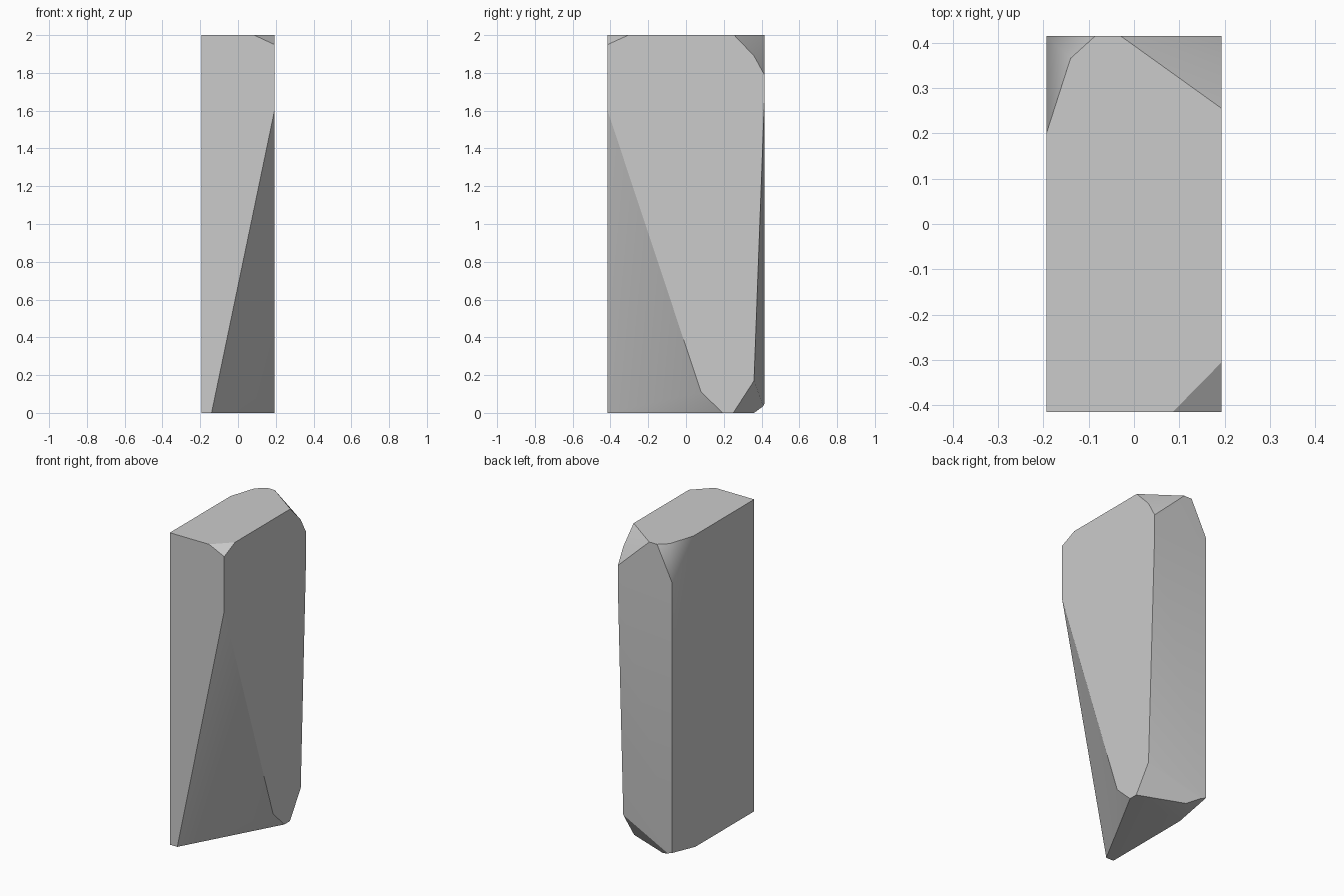
import bpy
import bmesh
from mathutils import Vector

cube = bpy.data.objects.get("Cube")
if cube:
    bpy.data.objects.remove(cube, do_unlink=True)

# Half width, half depth and height of the uncut slab
W, D, H = 0.193, 0.415, 2.0
CENTRE = Vector((0, 0, H / 2))


def make_material(name, colour):
    mat = bpy.data.materials.new(name)
    mat.use_nodes = True
    mat.diffuse_color = colour
    mat.node_tree.nodes["Principled BSDF"].inputs["Base Color"].default_value = colour
    return mat


def chip(bm, a, b, c):
    """Slice off everything beyond the plane through three points and cap it."""
    a, b, c = Vector(a), Vector(b), Vector(c)
    normal = (b - a).cross(c - a).normalized()
    if normal.dot(CENTRE - a) > 0:
        normal.negate()
    bmesh.ops.bisect_plane(bm, geom=bm.verts[:] + bm.edges[:] + bm.faces[:],
                           dist=0.0005, plane_co=a, plane_no=normal,
                           clear_outer=True)
    open_edges = [e for e in bm.edges if e.is_boundary]
    if open_edges:
        bmesh.ops.holes_fill(bm, edges=open_edges, sides=0)


bm = bmesh.new()
bmesh.ops.create_cube(bm, size=1)
bmesh.ops.scale(bm, verts=bm.verts, vec=(2 * W, 2 * D, H))
bmesh.ops.translate(bm, verts=bm.verts, vec=CENTRE)

# Long slanted break on the front left edge, with a shallow lower facet
front_foot = (-0.14, -D, 0)
slant_knee = (W, 0.08, 0.11)
chip(bm, (W, -D, 1.6), front_foot, slant_knee)
chip(bm, front_foot, slant_knee, (W, 0.195, 0))

# Small chip at the top front corner
chip(bm, (0.085, -D, H), (W, -0.305, H), (W, -D, 1.95))

# Two-facet chip at the top back left corner
top_back = (-0.03, D, H)
side_knee = (W, 0.36, 1.89)
chip(bm, top_back, (W, 0.255, H), side_knee)
chip(bm, top_back, side_knee, (W, D, 1.79))

# Two-facet chip at the top back right corner
top_knee = (-0.14, 0.365, H)
edge_tip = (-W, D, 1.78)
chip(bm, (-W, 0.2, H), top_knee, edge_tip)
chip(bm, top_knee, (-0.085, D, H), edge_tip)

# Long shallow taper down the back, then chips along the bottom back edge
low_knee = (W, 0.36, 0.17)
low_tip = (-W, D, 0.05)
under_knee = (-0.09, 0.36, 0)
chip(bm, (W, D, 1.66), low_knee, low_tip)
chip(bm, low_knee, (W, 0.25, 0), under_knee)
chip(bm, (-W, 0.18, 0), under_knee, low_tip)

bmesh.ops.recalc_face_normals(bm, faces=bm.faces)
mesh = bpy.data.meshes.new("stone_slab")
bm.to_mesh(mesh)
bm.free()

slab = bpy.data.objects.new("stone_slab", mesh)
bpy.context.collection.objects.link(slab)
mesh.materials.append(make_material("light grey stone", (0.6, 0.6, 0.6, 1)))

# Soften only the shallow facet edges
bpy.ops.object.select_all(action="DESELECT")
slab.select_set(True)
bpy.context.view_layer.objects.active = slab
bpy.ops.object.shade_smooth_by_angle(angle=0.5236)
